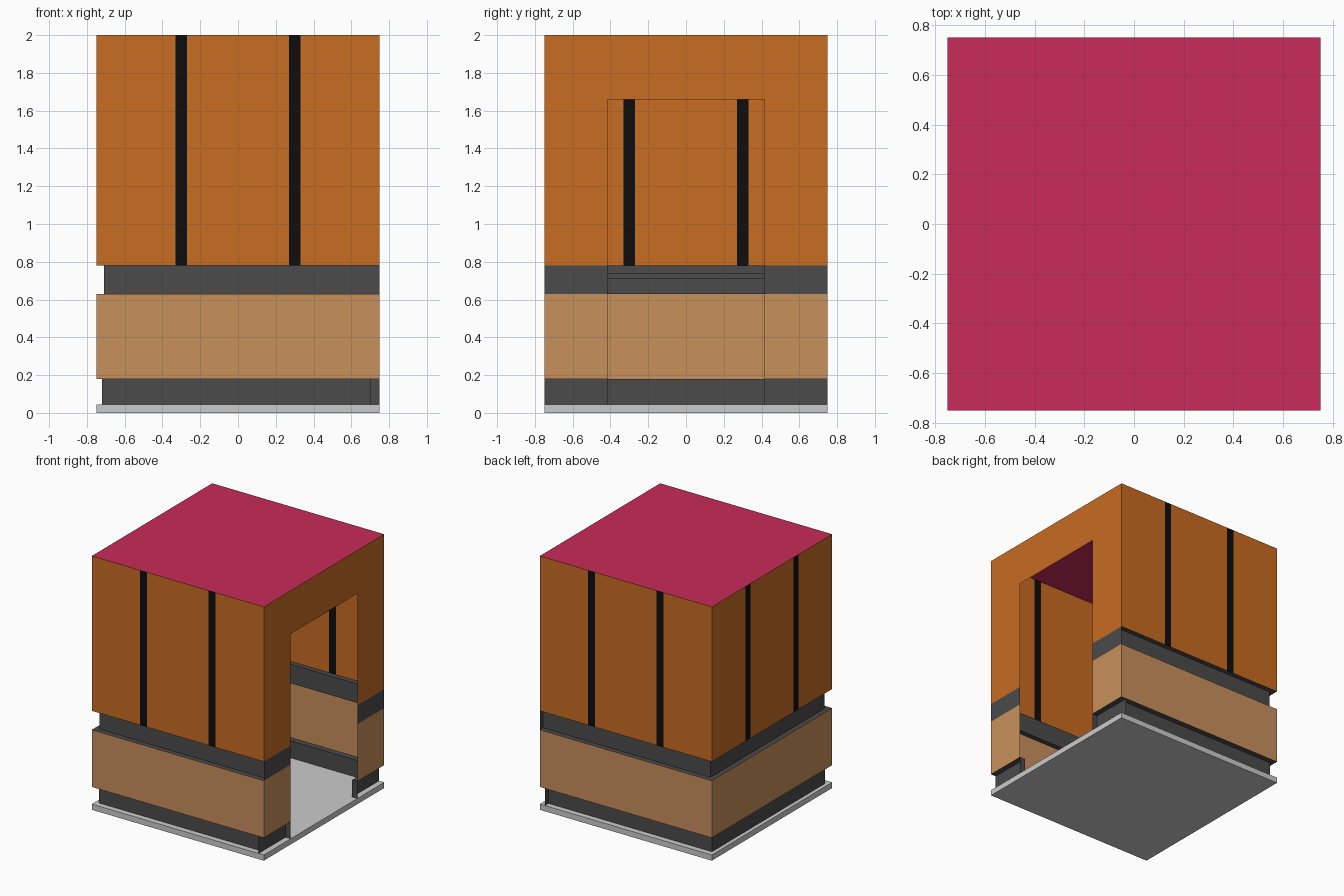
import bpy, bmesh

if "Cube" in bpy.data.objects:
    bpy.data.objects.remove(bpy.data.objects["Cube"])

H = 0.75                                   # half width of the booth
Z_FLOOR, Z_BASE, Z_LOW, Z_BAND, Z_TOP = 0.045, 0.18, 0.63, 0.78, 2.0
DOOR, DOOR_TOP = 0.415, 1.66
STRIP_IN, STRIP_OUT = 0.27, 0.33


def material(name, rgb):
    m = bpy.data.materials.new(name)
    m.diffuse_color = (*rgb, 1)
    m.use_nodes = True
    m.node_tree.nodes["Principled BSDF"].inputs["Base Color"].default_value = m.diffuse_color
    return m


ORANGE = material("orange_panel", (0.578, 0.150, 0.016))
TAN = material("tan_panel", (0.584, 0.279, 0.107))
PINK = material("pink_roof", (0.578, 0.024, 0.100))
BLACK = material("black_strip", (0.004, 0.004, 0.004))
DARK = material("dark_trim", (0.07, 0.07, 0.07))

# wall coordinates: a = along the wall, d = inset from the outer face, z = height
WALLS = {
    "front": lambda a, d, z: (a, -H + d, z),
    "back": lambda a, d, z: (a, H - d, z),
    "left": lambda a, d, z: (-H + d, a, z),
    "right": lambda a, d, z: (H - d, a, z),
}


def upright(wall, a0, a1, z0, z1, d=0.0):
    f = WALLS[wall]
    q = [f(a0, d, z0), f(a1, d, z0), f(a1, d, z1), f(a0, d, z1)]
    return q if wall in ("front", "right") else q[::-1]


def ledge(wall, a0, a1, d, z):
    f = WALLS[wall]
    return [f(a0, 0, z), f(a1, 0, z), f(a1, d, z), f(a0, d, z)]


def sheet(name, quads, mat):
    bm = bmesh.new()
    for q in quads:
        bm.faces.new([bm.verts.new(p) for p in q])
    bmesh.ops.remove_doubles(bm, verts=bm.verts, dist=1e-4)
    me = bpy.data.meshes.new(name)
    bm.to_mesh(me)
    bm.free()
    if mat:
        me.materials.append(mat)
    ob = bpy.data.objects.new(name, me)
    bpy.context.collection.objects.link(ob)
    return ob


def box(name, lo, hi, mat=None):
    bpy.ops.mesh.primitive_cube_add(
        size=1, location=[(a + b) / 2 for a, b in zip(lo, hi)])
    ob = bpy.context.object
    ob.name = name
    ob.scale = [b - a for a, b in zip(lo, hi)]
    if mat:
        ob.data.materials.append(mat)


# floor slab
box("floor", (-H, -H, 0), (H, H, Z_FLOOR))

# roof sheet
sheet("roof", [[(-H, -H, Z_TOP), (H, -H, Z_TOP), (H, H, Z_TOP), (-H, H, Z_TOP)]], PINK)

# three closed walls
for w in ("front", "back", "left"):
    spans = [(-H, -STRIP_OUT), (-STRIP_IN, STRIP_IN), (STRIP_OUT, H)]
    sheet(w + "_upper_panels", [upright(w, a, b, Z_BAND, Z_TOP) for a, b in spans], ORANGE)
    spans = [(-STRIP_OUT, -STRIP_IN), (STRIP_IN, STRIP_OUT)]
    sheet(w + "_strips", [upright(w, a, b, Z_BAND, Z_TOP) for a, b in spans], BLACK)
    sheet(w + "_lower_panel", [upright(w, -H, H, Z_BASE, Z_LOW)], TAN)

    # recessed band and skirting with their ledges
    band_d = 0.04
    base_d = 0.03 if w == "left" else 0.045
    if w == "left":
        band, base, lip_band, lip_base = (-0.71, 0.71), (-0.705, 0.705), (-0.71, 0.71), (-0.705, 0.705)
    else:
        band, base, lip_band, lip_base = (-0.71, H), (-0.72, 0.705), (-H, H), (-H, H)
    sheet(w + "_band", [upright(w, *band, Z_LOW, Z_BAND, band_d),
                        ledge(w, *lip_band, band_d, Z_LOW)[::-1][::-1],
                        ledge(w, *lip_band, band_d, Z_BAND)], DARK)
    sheet(w + "_skirting", [upright(w, *base, Z_FLOOR, Z_BASE, base_d),
                            ledge(w, *lip_base, base_d, Z_BASE)], DARK)

# doorway wall
sheet("right_upper_panel", [upright("right", -H, -DOOR, Z_BAND, Z_TOP),
                            upright("right", DOOR, H, Z_BAND, Z_TOP),
                            upright("right", -DOOR, DOOR, DOOR_TOP, Z_TOP)], ORANGE)
sides = [(-H, -DOOR), (DOOR, H)]
sheet("right_band", [upright("right", a, b, Z_LOW, Z_BAND) for a, b in sides], DARK)
sheet("right_lower_panel", [upright("right", a, b, Z_BASE, Z_LOW) for a, b in sides], TAN)

# doorway skirting: recessed sheets, ledges and end caps at the opening
skirt = [upright("right", a, b, Z_FLOOR, Z_BASE, 0.045) for a, b in sides]
skirt += [ledge("right", a, b, 0.045, Z_BASE)
          for a, b in ((-0.705, -DOOR), (DOOR, 0.705))]
for y in (-DOOR, DOOR):
    skirt.append([(0.705, y, Z_FLOOR), (H, y, Z_FLOOR), (H, y, Z_BASE), (0.705, y, Z_BASE)])
sheet("right_skirting", skirt, DARK)

# slim rail on the inside of the left band
box("inner_rail", (-0.71, -0.71, 0.71), (-0.70, 0.71, 0.74), DARK)
